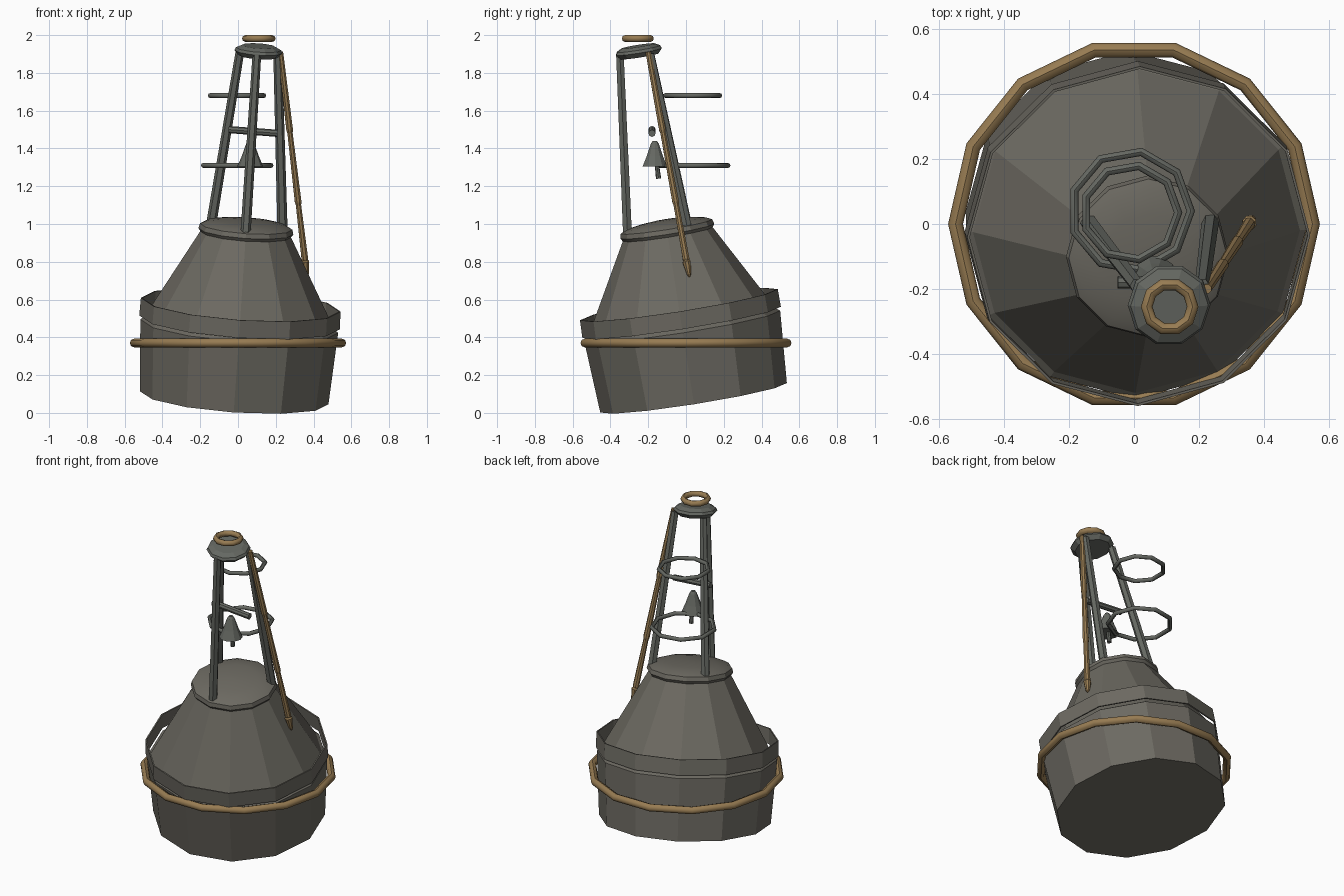
import bpy, math
from mathutils import Vector, Matrix

if "Cube" in bpy.data.objects:
    bpy.data.objects.remove(bpy.data.objects["Cube"])


def material(name, rgb):
    m = bpy.data.materials.new(name)
    m.use_nodes = True
    m.diffuse_color = (*rgb, 1)
    m.node_tree.nodes["Principled BSDF"].inputs["Base Color"].default_value = (*rgb, 1)
    return m


GREY = material("weathered grey", (0.15, 0.142, 0.12))
STEEL = material("frame steel", (0.13, 0.138, 0.122))
GOLD = material("aged brass", (0.31, 0.2, 0.085))

# The buoy leans forward and to its left
AXIS = Vector((0.07, -0.158, 1)).normalized()
LEAN = Matrix.Translation((-0.02, 0.04, 0.08)) @ Vector((0, 0, 1)).rotation_difference(AXIS).to_matrix().to_4x4()


def make(name, verts, faces, mat, matrix=Matrix()):
    mesh = bpy.data.meshes.new(name)
    mesh.from_pydata(verts, [], faces)
    mesh.materials.append(mat)
    mesh.transform(matrix)
    ob = bpy.data.objects.new(name, mesh)
    bpy.context.collection.objects.link(ob)
    return ob


def lathe(name, profile, sides, mat, matrix=Matrix(), caps=True):
    """Spin a (radius, height) profile, listed bottom to top, around z."""
    verts, faces = [], []
    for r, h in profile:
        for i in range(sides):
            a = math.tau * i / sides
            verts.append((r * math.cos(a), r * math.sin(a), h))
    for j in range(len(profile) - 1):
        for i in range(sides):
            k = (i + 1) % sides
            faces.append((j * sides + i, j * sides + k, (j + 1) * sides + k, (j + 1) * sides + i))
    if caps:
        faces.append(tuple(reversed(range(sides))))
        faces.append(tuple(range(len(verts) - sides, len(verts))))
    return make(name, verts, faces, mat, matrix)


def rod(name, start, end, profile, sides, mat):
    """Lathe along a line; profile heights are fractions of its length."""
    start, end = Vector(start), Vector(end)
    d = end - start
    turn = Vector((0, 0, 1)).rotation_difference(d).to_matrix().to_4x4()
    return lathe(name, [(r, f * d.length) for r, f in profile], sides, mat,
                 Matrix.Translation(start) @ turn)


def hoop(name, centre, radius, tube, sides, mat):
    bpy.ops.mesh.primitive_torus_add(location=centre, major_radius=radius, minor_radius=tube,
                                     major_segments=sides, minor_segments=8)
    ob = bpy.context.object
    ob.name = name
    ob.data.materials.append(mat)
    smooth(ob, 46)


def smooth(ob, angle):
    bpy.ops.object.select_all(action="DESELECT")
    ob.select_set(True)
    bpy.context.view_layer.objects.active = ob
    bpy.ops.object.shade_smooth_by_angle(angle=math.radians(angle))


# Floating body
lathe("hull", [(0.5, 0), (0.525, 0.385), (0.505, 0.4)], 12, GREY, LEAN)
lathe("cone", [(0.505, 0.4), (0.24, 0.88)], 12, GREY, LEAN)
band = lathe("hull_band", [(0.532, 0.405), (0.53, 0.5)], 12, GREY, LEAN, caps=False)
band.modifiers.new("thickness", "SOLIDIFY").thickness = 0.008
lid = lathe("lid", [(0.235, 0.87), (0.252, 0.895), (0.245, 0.92), (0.215, 0.935),
                    (0.14, 0.948), (0.07, 0.955), (0.01, 0.957)], 12, GREY, LEAN)
smooth(lid, 28)

# Rope ring around the hull
hoop("hull_ring", (0, 0, 0.37), 0.55, 0.023, 14, GOLD)

# Tower
LEGS = {
    "right_leg": ((-0.14, 0.005, 1.01), (0.01, -0.19, 1.91)),
    "front_leg": ((0.04, -0.31, 0.95), (0.1, -0.35, 1.9)),
    "left_leg": ((0.235, 0.005, 0.99), (0.21, -0.19, 1.9)),
}
for name, (a, b) in LEGS.items():
    rod(name, a, b, [(0.027, 0), (0.023, 1)], 6, STEEL)
lathe("tower_cap", [(0.105, 1.835), (0.128, 1.86), (0.12, 1.875), (0.09, 1.89)], 10, STEEL, LEAN)
rod("crossbar", (-0.05, -0.18, 1.5), (0.21, -0.18, 1.48), [(0.019, 0), (0.019, 1)], 8, STEEL)
hoop("top_ring", (0.11, -0.255, 1.982), 0.071, 0.018, 10, GOLD)

# Safety hoops
hoop("upper_hoop", (-0.01, 0.035, 1.68), 0.146, 0.013, 9, STEEL)
hoop("lower_hoop", (-0.01, 0.04, 1.31), 0.185, 0.013, 9, STEEL)

# Bell and clapper
lathe("bell", [(0.068, 1.305), (0.045, 1.36), (0.022, 1.425), (0.012, 1.44)], 10, STEEL,
      Matrix.Translation((0.065, -0.165, 0)))
rod("clapper", (0.065, -0.145, 1.24), (0.065, -0.155, 1.32), [(0.014, 0), (0.011, 1)], 8, STEEL)

# Jointed pole with a pointed tip
TOP, TIP = Vector((0.225, -0.2, 1.91)), Vector((0.365, 0.018, 0.72))
for i, (a, b) in enumerate(((0, 0.36), (0.36, 0.68), (0.68, 0.93))):
    rod(f"pole_section_{i + 1}", TOP.lerp(TIP, a), TOP.lerp(TIP, b),
        [(0.015, 0), (0.019, 0.96), (0.015, 1)], 8, GOLD)
rod("pole_tip", TOP.lerp(TIP, 0.925), TIP, [(0.015, 0), (0.023, 0.1), (0.012, 0.85), (0.004, 1)], 8, GOLD)
